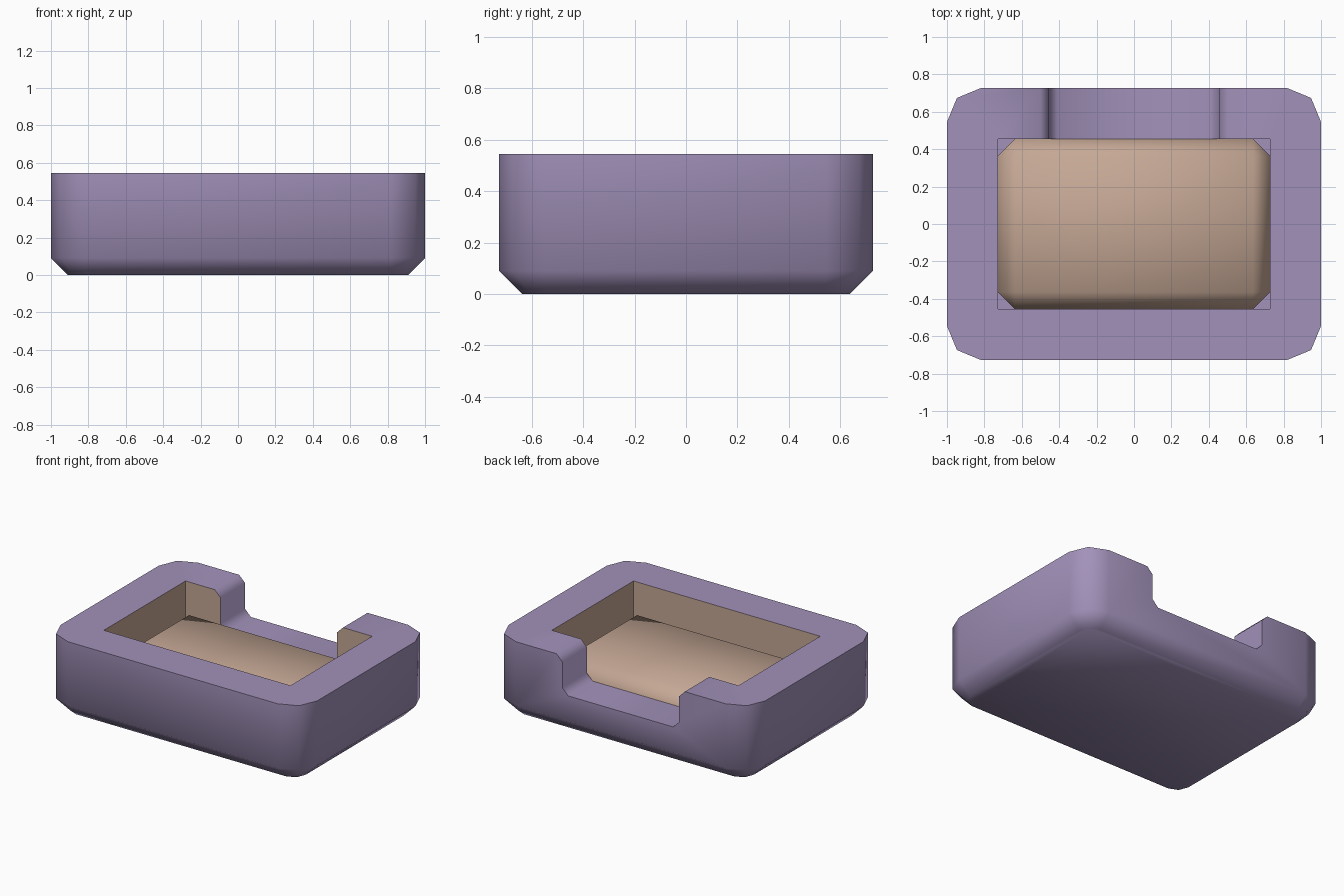
import bpy
import bmesh
import math

U = 2 / 22                      # design grid unit
HX, HY, TOP = 11 * U, 8 * U, 6 * U

if "Cube" in bpy.data.objects:
    bpy.data.objects.remove(bpy.data.objects["Cube"])


def material(name, color):
    mat = bpy.data.materials.new(name)
    mat.use_nodes = True
    mat.diffuse_color = (*color, 1)
    mat.node_tree.nodes["Principled BSDF"].inputs["Base Color"].default_value = (*color, 1)
    return mat


purple = material("soft purple", (0.36, 0.285, 0.49))
tan = material("warm tan", (0.56, 0.39, 0.30))


def make_object(name, bm, mats):
    bmesh.ops.recalc_face_normals(bm, faces=bm.faces)
    mesh = bpy.data.meshes.new(name)
    bm.to_mesh(mesh)
    bm.free()
    for mat in mats:
        mesh.materials.append(mat)
    obj = bpy.data.objects.new(name, mesh)
    bpy.context.collection.objects.link(obj)
    return obj


def loft(rings):
    """Closed solid through rings with equal point counts."""
    bm = bmesh.new()
    loops = [[bm.verts.new(p) for p in ring] for ring in rings]
    n = len(loops[0])
    for a, b in zip(loops, loops[1:]):
        for i in range(n):
            j = (i + 1) % n
            bm.faces.new((a[i], a[j], b[j], b[i]))
    bm.faces.new(loops[0])
    bm.faces.new(loops[-1])
    return bm


def rounded_rect(hx, hy, r, z, steps=2):
    pts = []
    for k, (sx, sy) in enumerate([(1, 1), (-1, 1), (-1, -1), (1, -1)]):
        for s in range(steps + 1):
            a = math.pi / 2 * (k + s / steps)
            pts.append((sx * (hx - r) + r * math.cos(a),
                        sy * (hy - r) + r * math.sin(a), z))
    return pts


def box(hx, hy, z0, z1):
    return loft([[(hx, hy, z), (-hx, hy, z), (-hx, -hy, z), (hx, -hy, z)]
                 for z in (z0, z1)])


def cut(target, cutter):
    cutter.hide_render = True
    mod = target.modifiers.new(cutter.name, 'BOOLEAN')
    mod.operation = 'DIFFERENCE'
    mod.solver = 'EXACT'
    mod.object = cutter
    activate(target)
    bpy.ops.object.modifier_apply(modifier=mod.name)
    bpy.data.objects.remove(cutter)


def activate(obj):
    bpy.ops.object.select_all(action='DESELECT')
    obj.select_set(True)
    bpy.context.view_layer.objects.active = obj


def smooth(obj):
    activate(obj)
    bpy.ops.object.shade_smooth_by_angle(angle=math.radians(60))


# Outer shell: rounded corners and a chamfered underside
shell = make_object("bed_shell", loft([
    rounded_rect(HX - U, HY - U, U, 0),
    rounded_rect(HX, HY, 2 * U, U),
    rounded_rect(HX, HY, 2 * U, TOP)]), [purple, tan])

# Entry notch in the back wall, with chamfered sill and rim
c = U / 2
half = [(5 * U - c, 3 * U), (5 * U, 3 * U + c), (5 * U, TOP - c),
        (5 * U + c, TOP), (5 * U + c, TOP + U)]
profile = half + [(-x, z) for x, z in reversed(half)]
cut(shell, make_object("notch_cutter", loft(
    [[(x, y, z) for x, z in profile] for y in (4 * U, 10 * U)]), [purple, tan]))

# Central recess: tan walls, purple floor
bm = box(8 * U, 5 * U, 2 * U, TOP + 2 * U)
bm.normal_update()
for f in bm.faces:
    f.material_index = 1 if abs(f.normal.z) < 0.5 else 0
cut(shell, make_object("recess_cutter", bm, [purple, tan]))
smooth(shell)

# Cushion filling the recess
bm = box(8 * U, 5 * U, U * 0.6, 4 * U)
bmesh.ops.bevel(bm, geom=bm.edges[:], offset=U, segments=1, affect='EDGES')
cushion = make_object("cushion", bm, [tan])
smooth(cushion)
